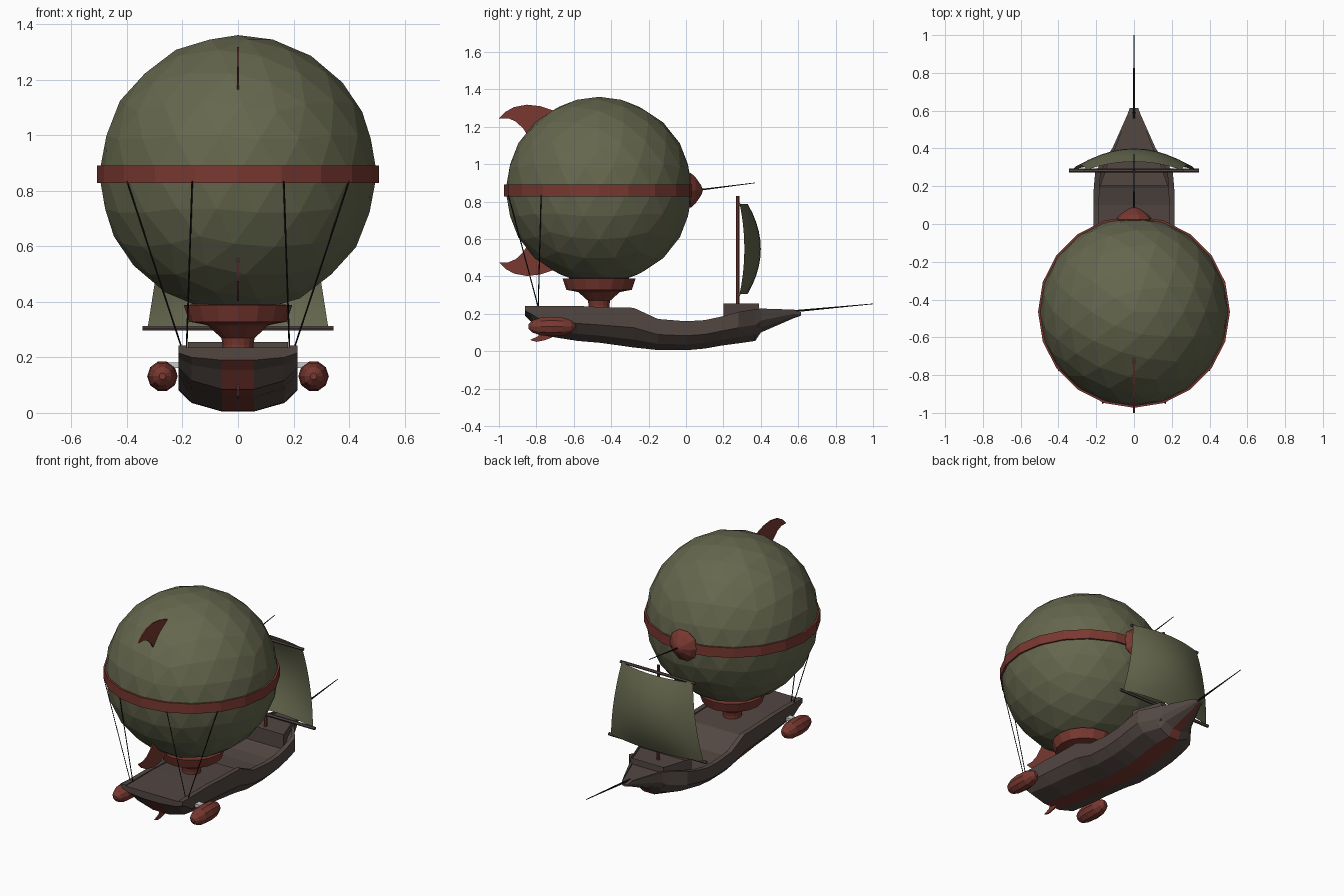
import bpy, bmesh, math
from mathutils import Vector, Matrix

if "Cube" in bpy.data.objects:
    bpy.data.objects.remove(bpy.data.objects["Cube"])


def material(name, rgb):
    m = bpy.data.materials.new(name)
    m.diffuse_color = (*rgb, 1)
    m.use_nodes = True
    m.node_tree.nodes["Principled BSDF"].inputs["Base Color"].default_value = m.diffuse_color
    return m


GREEN = material("canvas_green", (0.13, 0.135, 0.075))
RED = material("painted_red", (0.19, 0.04, 0.03))
WOOD = material("dark_wood", (0.085, 0.063, 0.055))
BLACK = material("rope_black", (0.01, 0.01, 0.01))
CY, CZ = -0.465, 0.86      # balloon centre


def finish(name, bm, mat, normals=True):
    if normals:
        bmesh.ops.recalc_face_normals(bm, faces=bm.faces)
    me = bpy.data.meshes.new(name)
    bm.to_mesh(me)
    bm.free()
    ob = bpy.data.objects.new(name, me)
    bpy.context.collection.objects.link(ob)
    if mat:
        me.materials.append(mat)
    return ob


def loft(rings, closed=False):
    """Bridge rings of points; closed joins the last ring to the first."""
    bm = bmesh.new()
    vs = [[bm.verts.new(p) for p in r] for r in rings]
    n = len(vs[0])
    pairs = list(zip(vs, vs[1:])) + ([(vs[-1], vs[0])] if closed else [])
    for a, b in pairs:
        for j in range(n):
            f = bm.faces.new((a[j], a[(j + 1) % n], b[(j + 1) % n], b[j]))
            f.material_index = 1 if j == n - 1 else 0
    if not closed:
        bm.faces.new(vs[0])
        bm.faces.new(vs[-1])
    return bm


def turned(name, profile, seg, mat, loc, rot=None, closed=False):
    rings = [[(r * math.cos(2 * math.pi * i / seg), r * math.sin(2 * math.pi * i / seg), z)
              for i in range(seg)] for r, z in profile]
    bm = loft(rings, closed)
    for f in bm.faces:
        f.material_index = 0
    bm.transform(Matrix.Translation(loc) @ (rot or Matrix()))
    return finish(name, bm, mat)


def rod(name, a, b, r1, r2, mat, seg=6):
    a, b = Vector(a), Vector(b)
    d = b - a
    return turned(name, [(r1, 0), (r2, d.length)], seg, mat, a,
                  d.to_track_quat('Z', 'Y').to_matrix().to_4x4())


def plate(name, pts, t, mat):
    """Flat fin in the y-z plane."""
    bm = loft([[(x, y, z) for y, z in pts] for x in (-t, t)])
    for f in bm.faces:
        f.material_index = 0
    return finish(name, bm, mat)


def box(name, c, s, mat):
    bm = bmesh.new()
    bmesh.ops.create_cube(bm, size=1, matrix=Matrix.Translation(c) @ Matrix.Diagonal((*s, 1)))
    return finish(name, bm, mat)


# balloon and its waist band
bm = bmesh.new()
bmesh.ops.create_icosphere(bm, subdivisions=3, radius=0.5, matrix=Matrix.Translation((0, CY, CZ)))
finish("balloon", bm, GREEN)
turned("balloon_band", [(0.508, -0.032), (0.508, 0.03), (0.48, 0.03), (0.48, -0.032)],
       20, RED, (0, CY, CZ), closed=True)

# stepped funnel under the balloon
turned("burner_funnel", [(0.055, 0.2), (0.055, 0.245), (0.06, 0.27), (0.11, 0.315), (0.13, 0.32),
                         (0.175, 0.328), (0.195, 0.388), (0.16, 0.39)], 16, RED, (0, CY, 0))

# nose cap and spike
turned("nose_cap", [(0.08, -0.01), (0.098, 0.025), (0.075, 0.05), (0.03, 0.08), (0.01, 0.088)],
       10, RED, (0, 0, CZ), Matrix.Rotation(-math.pi / 2, 4, 'X'))
rod("nose_spike", (0, 0.07, 0.862), (0, 0.37, 0.9), 0.005, 0.002, BLACK)

# tail fins, mirrored about the balloon's waist
fin = [(-1.0, 0.385), (-0.965, 0.42), (-0.92, 0.445), (-0.85, 0.458), (-0.78, 0.45), (-0.69, 0.42),
       (-0.76, 0.34), (-0.845, 0.29), (-0.87, 0.33), (-0.91, 0.368), (-0.95, 0.385)]
for side, s in (("upper", 1), ("lower", -1)):
    plate(side + "_tail_fin", [(y, CZ + s * z) for y, z in fin], 0.004, RED)
plate("hull_rudder", [(-0.835, 0.06), (-0.8, 0.05), (-0.75, 0.06), (-0.69, 0.085),
                      (-0.72, 0.13), (-0.775, 0.13), (-0.79, 0.08)], 0.004, RED)

# hull: y, half width, rail height, keel height, deck recess
stations = [(-0.862, .215, .242, .19, .006), (-0.825, .215, .242, .155, .006),
            (-0.77, .215, .242, .085, .006), (-0.58, .215, .242, .055, .006),
            (-0.46, .215, .236, .045, .006), (-0.28, .215, .232, .02, .01),
            (-0.15, .215, .172, .006, .035), (0.0, .215, .16, .005, .035),
            (0.1, .215, .166, .014, .035), (0.19, .213, .185, .03, .03),
            (0.28, .205, .21, .042, .01), (0.37, .135, .225, .055, .01),
            (0.4, .115, .228, .1, .01), (0.58, .035, .222, .178, .006),
            (0.615, .022, .208, .19, .004)]
rings = []
for y, w, zt, zb, d in stations:
    h = zt - zb
    half = [(.27 * w, zb), (.78 * w, zb + .2 * h), (w, zb + .5 * h),
            (w, zt), (.86 * w, zt), (.86 * w, zt - d)]
    rings.append([(x, y, z) for x, z in half] + [(-x, y, z) for x, z in reversed(half)])
hull = finish("hull", loft(rings), WOOD)
hull.data.materials.append(RED)

# forecastle with a sunken floor
bm = loft([[(x, y, z) for x, y in ((-.18, .2), (.18, .2), (.115, .39), (-.115, .39))]
           for z in (0.13, 0.256)])
for f in bm.faces:
    f.material_index = 0
bm.faces.ensure_lookup_table()
top = bm.faces[-1]
bmesh.ops.inset_region(bm, faces=[top], thickness=0.015)
bmesh.ops.translate(bm, verts=top.verts, vec=(0, 0, -0.025))
finish("forecastle", bm, WOOD)
rod("bowsprit", (0, 0.56, 0.212), (0, 1.0, 0.253), 0.007, 0.002, BLACK)

# mast, yards and billowing sail
rod("mast", (0, 0.277, 0.2), (0, 0.277, 0.83), 0.01, 0.009, RED, 8)
rod("lower_yard", (-.343, .283, .305), (.343, .283, .305), 0.01, 0.01, WOOD)
rod("upper_yard", (-.262, .283, .785), (.262, .283, .785), 0.009, 0.009, WOOD)
bm = bmesh.new()
N = 10
grid = []
for j in range(N + 1):
    v = 2 * j / N - 1
    row = []
    for i in range(N + 1):
        u = 2 * i / N - 1
        a, b = 1 - u * u, 1 - v * v
        row.append(bm.verts.new((u * (0.2875 - 0.0375 * v), 0.287 + .043 * a + .025 * b + .045 * a * b,
                                 0.547 + 0.24 * v)))
    grid.append(row)
for j in range(N):
    for i in range(N):
        bm.faces.new((grid[j][i], grid[j][i + 1], grid[j + 1][i + 1], grid[j + 1][i]))
sail = finish("sail", bm, GREEN)
for p in sail.data.polygons:
    p.use_smooth = True

# engine pods, struts and stern ropes on both sides
pod = [(0.012, -0.125), (0.034, -0.105), (0.05, -0.06), (0.055, 0), (0.05, 0.06), (0.034, 0.105), (0.012, 0.125)]
for side, s in (("left", -1), ("right", 1)):
    turned(side + "_engine_pod", pod, 10, RED, (s * 0.272, -0.717, 0.132),
           Matrix.Rotation(-math.pi / 2, 4, 'X'))
    box(side + "_pod_strut", (s * 0.228, -0.717, 0.172), (0.045, 0.04, 0.02), None)
    rod(side + "_inner_rope", (s * .165, -.95, .835), (s * .185, -.79, .235), .003, .003, BLACK, 4)
    rod(side + "_outer_rope", (s * .4, -.775, .835), (s * .203, -.79, .235), .003, .003, BLACK, 4)
